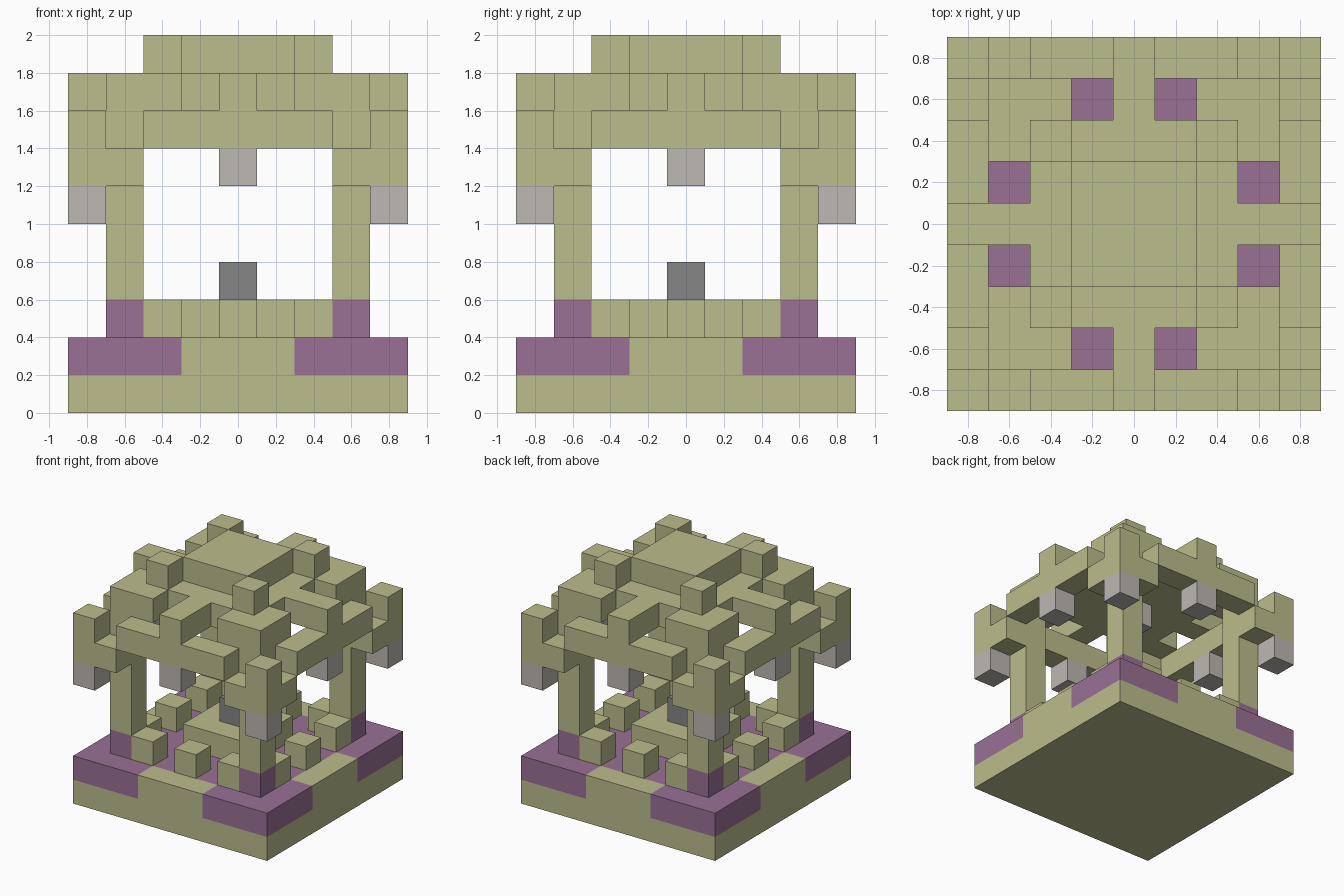
import bpy
import bmesh
import math
from mathutils import Vector

CELL = 0.2

default = bpy.data.objects.get("Cube")
if default:
    bpy.data.objects.remove(default, do_unlink=True)


def make_material(name, rgb):
    mat = bpy.data.materials.new(name)
    mat.use_nodes = True
    colour = (*rgb, 1.0)
    mat.diffuse_color = colour
    bsdf = next(n for n in mat.node_tree.nodes if n.type == 'BSDF_PRINCIPLED')
    bsdf.inputs["Base Color"].default_value = colour
    return mat


MATERIALS = {
    "olive": make_material("olive stone", (0.50, 0.51, 0.26)),
    "purple": make_material("purple stone", (0.32, 0.165, 0.30)),
    "pale": make_material("pale grey lantern", (0.51, 0.48, 0.445)),
    "grey": make_material("dark grey core", (0.24, 0.24, 0.24)),
}
NAMES = list(MATERIALS)

parts = {}      # part name -> {cell: colour}
occupied = {}   # cell -> part name


def fill(part, xs, ys, zs, colour="olive", turns=1):
    """Fill an inclusive block of cells, repeated in quarter turns about z."""
    for x in range(xs[0], xs[1] + 1):
        for y in range(ys[0], ys[1] + 1):
            for z in range(zs[0], zs[1] + 1):
                a, b = x, y
                for _ in range(turns):
                    parts.setdefault(part, {})[(a, b, z)] = colour
                    occupied[(a, b, z)] = part
                    a, b = -b, a


def build(part):
    """Skin the outside of a part and merge its flat faces."""
    bm = bmesh.new()
    for cell, colour in parts[part].items():
        for axis in range(3):
            for sign in (-1, 1):
                step = [0, 0, 0]
                step[axis] = sign
                if tuple(c + s for c, s in zip(cell, step)) in occupied:
                    continue
                n = Vector(step)
                u = Vector([float(i == (axis + 1) % 3) for i in range(3)])
                v = n.cross(u)
                mid = Vector(cell) + Vector((0, 0, 0.5)) + n / 2
                corners = [mid + (u * i + v * j) / 2
                           for i, j in ((-1, -1), (1, -1), (1, 1), (-1, 1))]
                face = bm.faces.new([bm.verts.new(c * CELL) for c in corners])
                face.material_index = NAMES.index(colour)
    bmesh.ops.remove_doubles(bm, verts=bm.verts, dist=CELL / 100)
    bmesh.ops.dissolve_limit(bm, angle_limit=math.radians(1), verts=bm.verts,
                             edges=bm.edges, delimit={'MATERIAL'})
    mesh = bpy.data.meshes.new(part)
    bm.to_mesh(mesh)
    bm.free()
    for mat in MATERIALS.values():
        mesh.materials.append(mat)
    bpy.context.collection.objects.link(bpy.data.objects.new(part, mesh))


# Two-step base with olive inlays at the middle of each edge
fill("base", (-4, 4), (-4, 4), (0, 0))
fill("base", (-4, 4), (-4, 4), (1, 1), "purple")
fill("base", (-1, 1), (-4, -4), (1, 1), "olive", 4)

# Floor platform, its core and the ring of low blocks
fill("platform", (-1, 1), (-1, 1), (2, 2))
fill("platform_core", (0, 0), (0, 0), (3, 3), "grey")
for i in (-2, 0, 2):
    fill("floor_blocks", (i, i), (-3, -3), (2, 2), "olive", 4)

# Corner pillars with purple feet
fill("pillars", (3, 3), (-3, -3), (2, 2), "purple", 4)
fill("pillars", (3, 3), (-3, -3), (3, 7), "olive", 4)

# Corner brackets with raised tips
fill("brackets", (4, 4), (-4, -3), (6, 6), "olive", 4)
fill("brackets", (3, 3), (-4, -4), (6, 6), "olive", 4)
fill("brackets", (4, 4), (-4, -4), (7, 7), "olive", 4)

# Edge beams and the arms that hold them
fill("edge_beams", (-2, 2), (-4, -4), (7, 7), "olive", 4)
fill("roof_arms", (0, 0), (-4, -3), (8, 8), "olive", 4)

# Roof slab, corner caps, finials and top plate
fill("roof_slab", (-2, 2), (-2, 2), (8, 8))
fill("roof_corners", (3, 3), (-3, -2), (8, 8), "olive", 4)
fill("roof_corners", (2, 2), (-3, -3), (8, 8), "olive", 4)
fill("roof_finials", (2, 2), (-2, -2), (9, 9), "olive", 4)
fill("roof_top", (-1, 1), (-1, 1), (9, 9))

# Hanging lanterns
fill("corner_lanterns", (4, 4), (-4, -4), (5, 5), "pale", 4)
fill("edge_lanterns", (0, 0), (-4, -4), (6, 6), "pale", 4)
fill("centre_lantern", (0, 0), (0, 0), (7, 7), "pale")

for part in parts:
    build(part)
